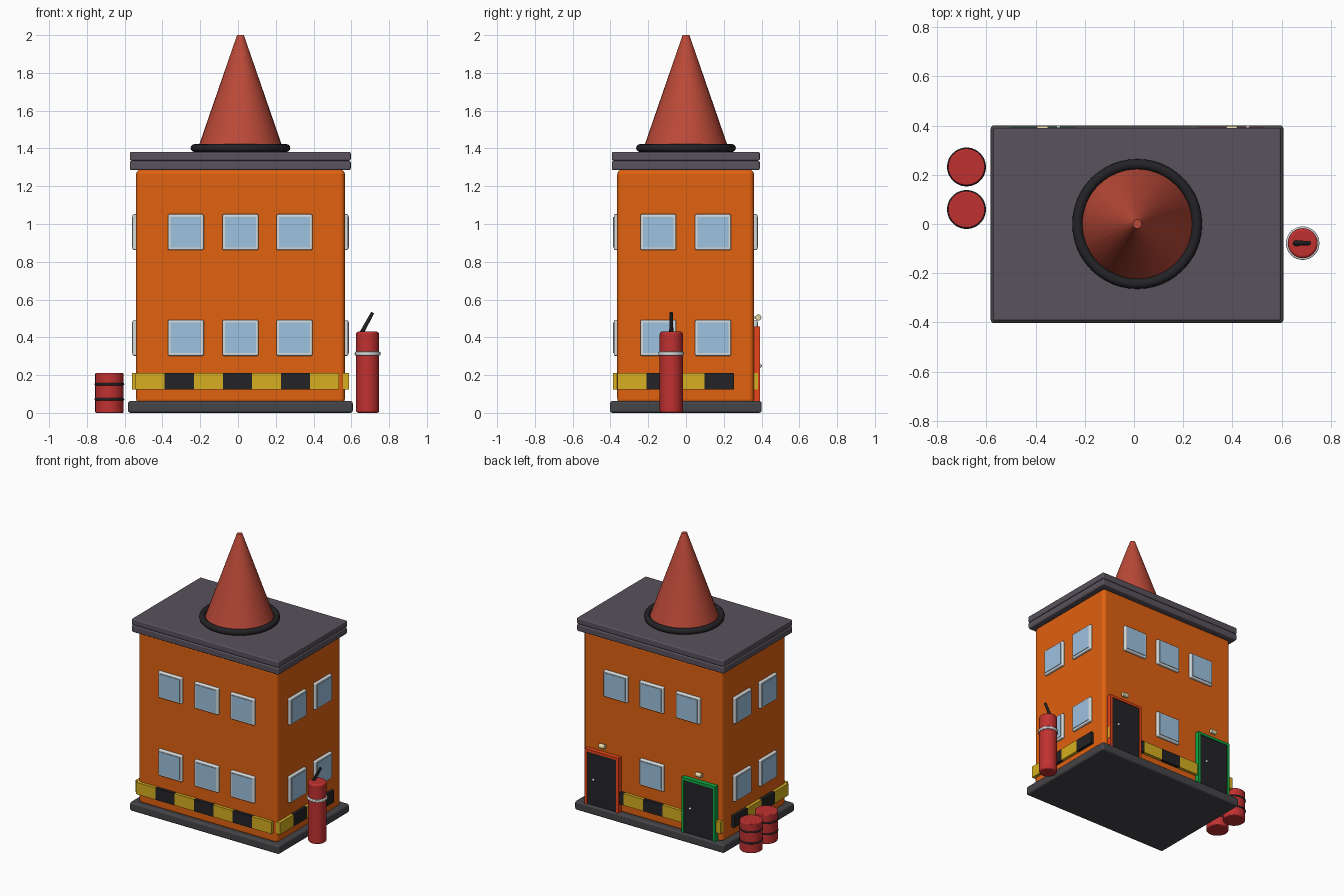
import bpy, bmesh
from math import radians
from mathutils import Matrix, Vector

if "Cube" in bpy.data.objects:
    bpy.data.objects.remove(bpy.data.objects["Cube"])


def mat(name, r, g, b):
    m = bpy.data.materials.new(name)
    m.diffuse_color = (r, g, b, 1)
    m.use_nodes = True
    m.node_tree.nodes["Principled BSDF"].inputs["Base Color"].default_value = m.diffuse_color
    return m


ORANGE = mat("orange_wall", 0.75, 0.12, 0.005)
ROOF = mat("roof_grey", 0.10, 0.085, 0.107)
BASE = mat("base_grey", 0.06, 0.057, 0.063)
BLACK = mat("black", 0.017, 0.016, 0.019)
CONE = mat("cone_red", 0.5, 0.068, 0.04)
GLASS = mat("glass_blue", 0.34, 0.54, 0.74)
FRAME = mat("frame_grey", 0.68, 0.71, 0.72)
YELLOW = mat("yellow", 0.68, 0.43, 0.015)
RED = mat("red", 0.53, 0.03, 0.03)
DOOR_RED = mat("door_red", 0.8, 0.06, 0.01)
DOOR_GREEN = mat("door_green", 0.005, 0.4, 0.06)
LAMP = mat("lamp_cream", 0.8, 0.7, 0.4)


def finish(bm, name, material, bevel=0.0, smooth=True, segments=3):
    mesh = bpy.data.meshes.new(name)
    bm.to_mesh(mesh)
    bm.free()
    ob = bpy.data.objects.new(name, mesh)
    bpy.context.collection.objects.link(ob)
    mesh.materials.append(material)
    if smooth:
        bpy.ops.object.select_all(action='DESELECT')
        ob.select_set(True)
        bpy.context.view_layer.objects.active = ob
        bpy.ops.object.shade_smooth_by_angle(angle=radians(40))
    if bevel:
        for p in mesh.polygons:
            p.use_smooth = True
        mod = ob.modifiers.new("bevel", 'BEVEL')
        mod.width, mod.segments = bevel, segments
        mod.limit_method = 'ANGLE'
        mod.harden_normals = True
    return ob


def box(name, lo, hi, material, bevel=0.0):
    """Box between two opposite corners."""
    lo, hi = Vector(lo), Vector(hi)
    bm = bmesh.new()
    bmesh.ops.create_cube(bm, size=1, matrix=Matrix.Translation((lo + hi) / 2)
                          @ Matrix.Diagonal((*(hi - lo), 1)))
    return finish(bm, name, material, bevel, smooth=False)


def rod(name, a, b, r1, r2, material, bevel=0.0, n=32):
    """Cylinder or cone from point a to point b."""
    a, b = Vector(a), Vector(b)
    d = b - a
    rot = d.to_track_quat('Z', 'Y').to_matrix().to_4x4()
    bm = bmesh.new()
    bmesh.ops.create_cone(bm, cap_ends=True, segments=n, radius1=r1, radius2=r2,
                          depth=d.length, matrix=Matrix.Translation((a + b) / 2) @ rot)
    return finish(bm, name, material, bevel)


def ring(name, centre, major, minor, material):
    bpy.ops.mesh.primitive_torus_add(location=centre, major_radius=major, minor_radius=minor,
                                     major_segments=48, minor_segments=12)
    ob = bpy.context.object
    ob.name = name
    ob.data.materials.append(material)
    bpy.ops.object.shade_smooth()


CX = 0.013                                # building centre in x
X0, X1, Y0, Y1 = -0.54, 0.566, -0.364, 0.36
OUT = 0.022                               # how far trim stands off the walls


def wall_box(name, side, u0, u1, z0, z1, depth, material, bevel=0.0):
    """Slab on one wall; u is x on front/back and y on left/right."""
    if side in ("front", "back"):
        a, b = (Y0 - depth, Y0 + 0.01) if side == "front" else (Y1 - 0.01, Y1 + depth)
        lo, hi = (u0, a, z0), (u1, b, z1)
    else:
        a, b = (X0 - depth, X0 + 0.01) if side == "left" else (X1 - 0.01, X1 + depth)
        lo, hi = (a, u0, z0), (b, u1, z1)
    return box(name, lo, hi, material, bevel)


# Base, walls and two-layer roof
box("base_slab", (-0.583, -0.403, 0), (0.608, 0.401, 0.063), BASE, 0.014)
box("walls", (X0, Y0, 0.05), (X1, Y1, 1.288), ORANGE, 0.025)
box("roof_lower", (-0.573, -0.393, 1.285), (0.597, 0.391, 1.335), ROOF, 0.01)
box("roof_upper", (-0.573, -0.393, 1.336), (0.597, 0.391, 1.381), ROOF, 0.008)

# Roof cone with its foot ring
rod("roof_cone", (CX, 0, 1.375), (CX, 0, 2.0), 0.234, 0.018, CONE)
ring("cone_ring", (CX, 0, 1.402), 0.243, 0.021, BLACK)

# Windows: two storeys on every wall, doors replace the outer lower back ones
W = 0.095
for side in ("front", "back", "left", "right"):
    columns = (-0.276, CX, 0.299) if side in ("front", "back") else (-0.147, 0.143)
    for z in (0.397, 0.957):
        for u in columns:
            if side == "back" and z < 0.5 and u != CX:
                continue
            wall_box(f"{side}_window_frame", side, u - W, u + W, z - W, z + W,
                     0.018, FRAME, 0.008)
            g = W - 0.014
            wall_box(f"{side}_window_glass", side, u - g, u + g, z - g, z + g, OUT, GLASS)

# Hazard band: alternating blocks round the walls
STEP = 0.154
for side, start, count in (("front", -0.542, 7), ("back", -0.542, 7),
                           ("left", -0.363, 4), ("right", -0.363, 4)):
    for i in range(count):
        u = start + i * STEP
        wall_box(f"{side}_band_block", side, u, u + STEP, 0.125, 0.21, OUT,
                 BLACK if i % 2 else YELLOW)

# Back doors with frame, knob and lamp
for label, x, colour in (("red", 0.398, DOOR_RED), ("green", -0.372, DOOR_GREEN)):
    h, t, top = 0.135, 0.018, 0.458
    for s in (-1, 1):
        e = sorted((x + s * h, x + s * (h - t)))
        wall_box(f"{label}_door_jamb", "back", *e, 0.06, top, 0.032, colour)
    wall_box(f"{label}_door_lintel", "back", x - h, x + h, top - t, top, 0.032, colour)
    wall_box(f"{label}_door_panel", "back", x - h + t, x + h - t, 0.06, top - t, 0.026, BLACK)
    bm = bmesh.new()
    bmesh.ops.create_uvsphere(bm, u_segments=16, v_segments=10, radius=0.009,
                              matrix=Matrix.Translation((x + 0.065, 0.393, 0.25)))
    finish(bm, f"{label}_door_knob", FRAME)
    rod(f"{label}_door_lamp", (x - 0.023, 0.383, 0.505), (x + 0.023, 0.383, 0.505),
        0.016, 0.016, LAMP, 0.003, 16)
    box(f"{label}_lamp_bracket", (x - 0.008, 0.35, 0.5), (x + 0.008, 0.38, 0.51), LAMP)

# Tall gas bottle on the right
BX, BY = 0.686, -0.078
rod("bottle_body", (BX, BY, 0), (BX, BY, 0.43), 0.061, 0.061, RED, 0.012)
rod("bottle_collar", (BX, BY, 0.304), (BX, BY, 0.324), 0.068, 0.068, FRAME, 0.006)
rod("bottle_hose", (0.655, BY, 0.425), (0.713, BY, 0.531), 0.011, 0.009, BLACK, 0.003, 16)

# Two barrels on the left
for y in (0.232, 0.059):
    rod("barrel_body", (-0.681, y, 0), (-0.681, y, 0.212), 0.075, 0.075, RED, 0.006)
    for z in (0.072, 0.152):
        ring("barrel_hoop", (-0.681, y, z), 0.072, 0.007, BLACK)
